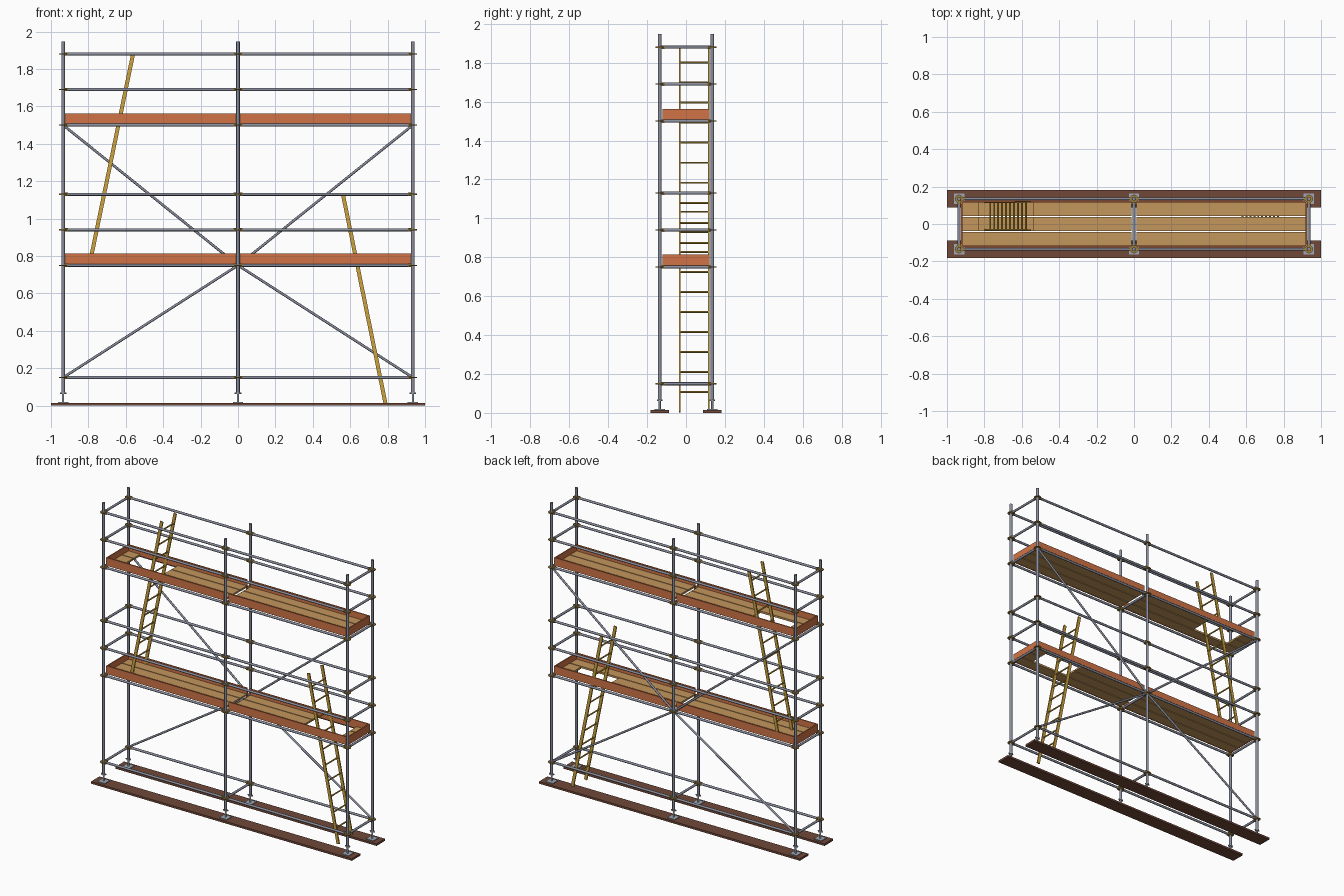
import bpy, bmesh, math
from mathutils import Vector, Matrix

if "Cube" in bpy.data.objects:
    bpy.data.objects.remove(bpy.data.objects["Cube"])


def material(name, rgb):
    m = bpy.data.materials.new(name)
    lin = [((c / 255 + 0.055) / 1.055) ** 2.4 for c in rgb]
    m.diffuse_color = (*lin, 1)
    m.use_nodes = True
    m.node_tree.nodes["Principled BSDF"].inputs["Base Color"].default_value = m.diffuse_color
    return m


STEEL = material("galvanised_steel", (138, 142, 157))
PALE = material("jack_steel", (160, 168, 180))
BRASS = material("coupler_brass", (165, 132, 60))
WOOD = material("deck_wood", (196, 150, 92))
TOE = material("toe_board_orange", (208, 116, 70))
SOLE = material("sole_board_brown", (112, 72, 56))
YELLOW = material("ladder_yellow", (204, 162, 62))

XS = (-0.935, 0.0, 0.935)
YS = (-0.135, 0.135)
LEVELS = (0.15, 0.75, 0.94, 1.13, 1.5, 1.69, 1.88)
DECKS = (0.75, 1.5)


class Part:
    """Collects tubes and boxes into one mesh object."""

    def __init__(self, name, mat, smooth=False):
        self.name, self.mat, self.smooth = name, mat, smooth
        self.bm = bmesh.new()

    def tube(self, a, b, r, sides=10):
        a, b = Vector(a), Vector(b)
        d = b - a
        m = Matrix.Translation((a + b) / 2) @ d.to_track_quat('Z', 'Y').to_matrix().to_4x4()
        bmesh.ops.create_cone(self.bm, cap_ends=True, segments=sides, radius1=r,
                              radius2=r, depth=d.length, matrix=m)

    def box(self, lo, hi):
        lo, hi = Vector(lo), Vector(hi)
        m = Matrix.Translation((lo + hi) / 2) @ Matrix.Diagonal((*(hi - lo), 1))
        bmesh.ops.create_cube(self.bm, size=1, matrix=m)

    def cube_at(self, c, size):
        c, h = Vector(c), Vector(size) / 2
        self.box(c - h, c + h)

    def beam(self, a, b, width, thick):
        """Flat bar from a to b in the xz plane, thick along y."""
        a, b = Vector(a), Vector(b)
        d = b - a
        rot = Matrix.Rotation(math.atan2(d.x, d.z), 4, 'Y')
        m = Matrix.Translation((a + b) / 2) @ rot @ Matrix.Diagonal((width, thick, d.length, 1))
        bmesh.ops.create_cube(self.bm, size=1, matrix=m)

    def done(self):
        me = bpy.data.meshes.new(self.name)
        self.bm.to_mesh(me)
        self.bm.free()
        me.materials.append(self.mat)
        ob = bpy.data.objects.new(self.name, me)
        bpy.context.collection.objects.link(ob)
        if self.smooth:
            bpy.ops.object.select_all(action='DESELECT')
            ob.select_set(True)
            bpy.context.view_layer.objects.active = ob
            bpy.ops.object.shade_smooth_by_angle(angle=math.radians(40))


# Sole boards on the ground
p = Part("sole_boards", SOLE)
for y in YS:
    p.box((-1, y - 0.047, 0), (1, y + 0.047, 0.014))
p.done()

# Base plates and screw jacks
plates = Part("base_plates", PALE)
jacks = Part("screw_jacks", PALE, True)
posts = Part("standards", STEEL, True)
for x in XS:
    for y in YS:
        plates.box((x - 0.028, y - 0.028, 0.014), (x + 0.028, y + 0.028, 0.019))
        jacks.tube((x, y, 0.019), (x, y, 0.10), 0.006)
        jacks.tube((x, y, 0.062), (x, y, 0.07), 0.013)
        plates.cube_at((x, y, 0.066), (0.036, 0.006, 0.006))
        posts.tube((x, y, 0.07), (x, y, 1.947), 0.0095, 12)
for part in (plates, jacks, posts):
    part.done()

# Ledgers along x, transoms along y, and couplers at every joint
ledgers = Part("ledgers", STEEL, True)
transoms = Part("transoms", STEEL, True)
rings = Part("coupler_rings", BRASS, True)
clamps = Part("coupler_clamps", BRASS)
for z in LEVELS:
    for y in YS:
        for x0, x1 in zip(XS, XS[1:]):
            ledgers.tube((x0, y, z), (x1, y, z), 0.008)
    for x in XS:
        has_transom = x != 0 or z in (0.15, *DECKS)
        if has_transom:
            transoms.tube((x, YS[0], z), (x, YS[1], z), 0.008)
        for y in YS:
            rings.tube((x, y, z - 0.003), (x, y, z + 0.003), 0.022, 12)
            for s in (-1, 1):
                if abs(x + s * 0.1) < 0.935:
                    clamps.cube_at((x + s * 0.018, y, z), (0.014, 0.018, 0.018))
            if has_transom:
                s = -1 if y > 0 else 1
                clamps.cube_at((x, y + s * 0.018, z), (0.018, 0.014, 0.018))
for part in (ledgers, transoms, rings, clamps):
    part.done()

# Diagonal braces on the back face, meeting at the centre post
p = Part("diagonal_braces", STEEL, True)
for x in (XS[0], XS[2]):
    for z in (0.15, 1.5):
        p.tube((x, YS[1], z), (0, YS[1], 0.75), 0.007)
p.done()

# Deck boards, with a ladder hatch through the back two boards
boards = Part("deck_boards", WOOD)
toes = Part("toe_boards", TOE)
for z, hatch_side in zip(DECKS, (1, -1)):
    z0, z1 = z + 0.008, z + 0.021
    for side in (-1, 1):
        for i, y in enumerate((-0.082, 0, 0.082)):
            spans = [(0.014, 0.92)]
            if side == hatch_side and i > 0:
                spans = [(0.014, 0.54), (0.83, 0.92)]
            for a, b in spans:
                xa, xb = sorted((side * a, side * b))
                boards.box((xa, y - 0.038, z0), (xb, y + 0.038, z1))
        # Toe boards along the sides and the end of each bay
        for sy in (-1, 1):
            toes.cube_at((side * 0.469, sy * 0.118, z + 0.035), (0.914, 0.008, 0.056))
        toes.cube_at((side * 0.922, 0, z + 0.035), (0.008, 0.244, 0.056))
boards.done()
toes.done()

# Two leaning ladders
for name, side, z0, z1 in (("lower_ladder", 1, 0.004, 1.125), ("upper_ladder", -1, 0.771, 1.875)):
    rails = Part(name + "_rails", YELLOW)
    rungs = Part(name + "_rungs", YELLOW, True)
    xa, xb = side * 0.79, side * 0.562
    for y in (-0.031, 0.116):
        rails.beam((xa, y, z0), (xb, y, z1), 0.021, 0.008)
    for k in range(10):
        z = z0 + 0.103 * (k + 1)
        x = xa + (xb - xa) * (z - z0) / (z1 - z0)
        rungs.tube((x, -0.031, z), (x, 0.116, z), 0.005, 8)
    rails.done()
    rungs.done()
